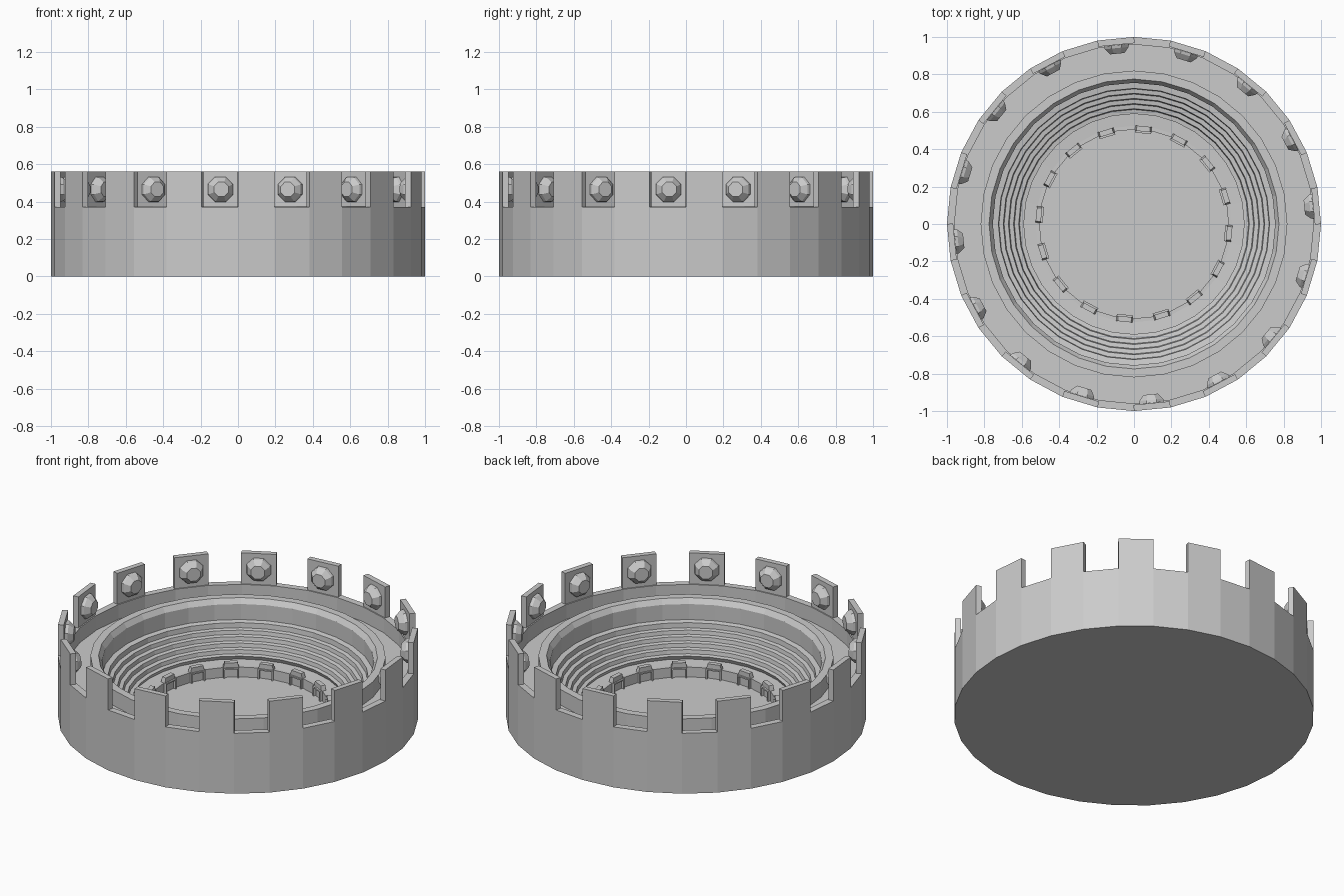
import bpy, bmesh
from math import cos, sin, radians, pi
from mathutils import Matrix, Vector

if "Cube" in bpy.data.objects:
    bpy.data.objects.remove(bpy.data.objects["Cube"])

N = 32
STEP = 2 * pi / N


def finish(name, bm):
    bmesh.ops.recalc_face_normals(bm, faces=bm.faces)
    me = bpy.data.meshes.new(name)
    bm.to_mesh(me)
    bm.free()
    ob = bpy.data.objects.new(name, me)
    bpy.context.collection.objects.link(ob)
    return ob


def lathe(name, profile):
    """Revolve an (r, z) profile in 32 flat facets; r = 0 ends are capped."""
    bm = bmesh.new()
    rings = []
    for r, z in profile:
        if r == 0:
            rings.append([bm.verts.new((0, 0, z))] * N)
        else:
            rings.append([bm.verts.new((r * cos(i * STEP), r * sin(i * STEP), z)) for i in range(N)])
    for a, b in zip(rings, rings[1:]):
        for i in range(N):
            j = (i + 1) % N
            quad = list(dict.fromkeys((a[i], a[j], b[j], b[i])))
            bm.faces.new(quad)
    bmesh.ops.dissolve_limit(bm, angle_limit=radians(0.5), verts=bm.verts, edges=bm.edges)
    return finish(name, bm)


def loft(bm, loops):
    """Closed solid through equal-length loops of points."""
    vs = [[bm.verts.new(p) for p in loop] for loop in loops]
    n = len(vs[0])
    for a, b in zip(vs, vs[1:]):
        for i in range(n):
            bm.faces.new((a[i], a[(i + 1) % n], b[(i + 1) % n], b[i]))
    bm.faces.new(vs[0])
    bm.faces.new(vs[-1])


def facet_matrix(k):
    """Local x = outward, y = along the facet, for facet k."""
    return Matrix.Rotation((k + 0.5) * STEP, 4, 'Z')


def ring_of(name, start, build):
    bm = bmesh.new()
    for k in range(start, N, 2):
        part = lambda pts, m=facet_matrix(k): [m @ Vector(p) for p in pts]
        build(bm, part)
    return finish(name, bm)


C = cos(STEP / 2)   # apothem factor
S = sin(STEP / 2)   # half facet width factor

# Bowl: outer wall, gutter, raised rim, stepped terraces, field
profile = [(0, 0), (1, 0), (1, 0.37), (0.96, 0.37), (0.96, 0.28), (0.82, 0.28),
           (0.82, 0.375), (0.775, 0.375), (0.755, 0.345), (0.755, 0.25), (0.725, 0.245)]
for i in range(5):
    r, z = 0.722 - i * 0.0275, 0.215 - i * 0.027
    profile += [(r, z), (r - 0.023, z - 0.004)]
profile += [(0.60, 0.08), (0.525, 0.075), (0.505, 0.075), (0.505, 0.015), (0, 0.015)]
lathe("bowl", profile)


# Upright tabs on alternate wall facets
def tab(bm, P):
    def slab(z):
        return P([(C, -S, z), (C, S, z), (0.967 * C, S, z), (0.967 * C, -S, z)])
    loft(bm, [slab(0.36), slab(0.56)])


ring_of("wall_tabs", 0, tab)


# Faceted lamps on the inner face of the tabs
def lamp(bm, P):
    def octagon(x, r):
        return P([(x, r * cos((i + .5) * pi / 4), 0.465 + r * sin((i + .5) * pi / 4)) for i in range(8)])
    loft(bm, [octagon(0.966 * C, 0.073), octagon(0.945, 0.069), octagon(0.915, 0.042)])


ring_of("tab_lamps", 0, lamp)


# Field gates: posts, lintel and tapered cap
def gate(bm, P):
    def box(x0, x1, y0, y1, z0, z1, t=0):
        loft(bm, [P([(x0, y0, z0), (x1, y0, z0), (x1, y1, z0), (x0, y1, z0)]),
                  P([(x0, y0 + t, z1), (x1, y0 + t, z1), (x1, y1 - t, z1), (x0, y1 - t, z1)])])
    for s in (-0.044, 0.036):
        box(0.487, 0.512, s, s + 0.008, 0.01, 0.076)
    box(0.487, 0.525, -0.044, 0.044, 0.068, 0.076)
    box(0.497, 0.525, -0.044, 0.044, 0.076, 0.105, 0.008)


ring_of("field_gates", 1, gate)
